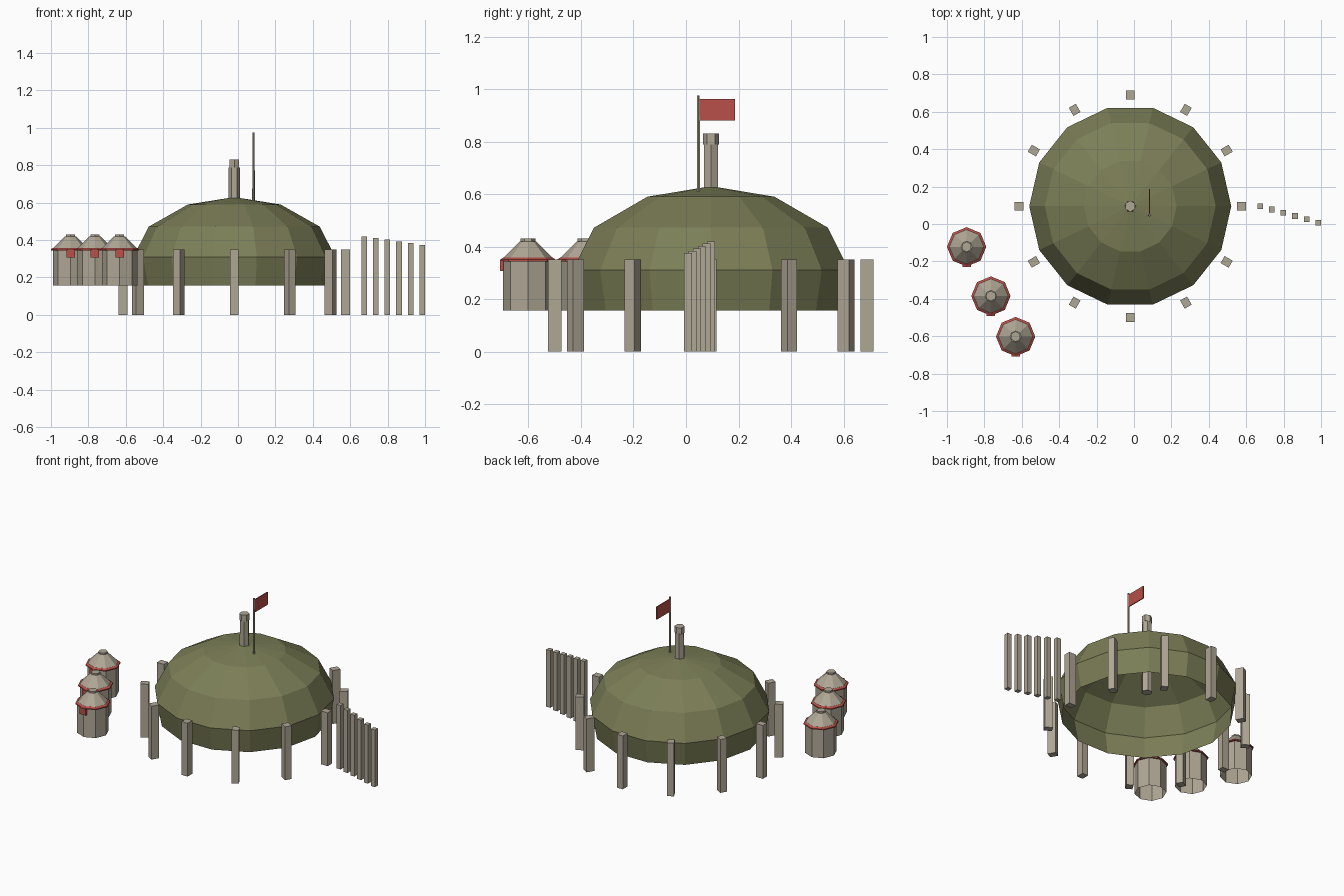
import bpy
import bmesh
from math import cos, sin, pi, radians
from mathutils import Matrix

if "Cube" in bpy.data.objects:
    bpy.data.objects.remove(bpy.data.objects["Cube"], do_unlink=True)


def material(name, rgb):
    m = bpy.data.materials.new(name)
    m.use_nodes = True
    m.diffuse_color = (*rgb, 1)
    bsdf = m.node_tree.nodes["Principled BSDF"]
    bsdf.inputs["Base Color"].default_value = (*rgb, 1)
    bsdf.inputs["Roughness"].default_value = 0.9
    return m


GREEN = material("olive green", (0.20, 0.21, 0.095))
STONE = material("pale stone", (0.43, 0.385, 0.30))
RED = material("brick red", (0.48, 0.08, 0.065))


def finish(name, bm, mat, location, turn=0.0):
    mesh = bpy.data.meshes.new(name)
    bm.to_mesh(mesh)
    bm.free()
    mesh.materials.append(mat)
    obj = bpy.data.objects.new(name, mesh)
    obj.location = location
    obj.rotation_euler.z = turn
    bpy.context.collection.objects.link(obj)
    return obj


def box(name, mat, x, y, z0, size, turn=0.0):
    """Box standing on height z0."""
    bm = bmesh.new()
    place = Matrix.Translation((0, 0, size[2] / 2)) @ Matrix.Diagonal((*size, 1))
    bmesh.ops.create_cube(bm, size=1, matrix=place)
    return finish(name, bm, mat, (x, y, z0), turn)


def lathe(name, mat, x, y, profile, sides, turn=0.0, bottom=True, top=True):
    """Faceted solid of revolution from (radius, height) pairs, low to high."""
    bm = bmesh.new()
    rings = []
    for r, z in profile:
        if r == 0:
            rings.append([bm.verts.new((0, 0, z))] * sides)
        else:
            rings.append([bm.verts.new((r * cos(2 * pi * i / sides),
                                        r * sin(2 * pi * i / sides), z))
                          for i in range(sides)])
    for low, high in zip(rings, rings[1:]):
        for i in range(sides):
            j = (i + 1) % sides
            if high[i] == high[j]:
                bm.faces.new((low[i], low[j], high[i]))
            else:
                bm.faces.new((low[i], low[j], high[j], high[i]))
    if bottom:
        bm.faces.new(rings[0][::-1])
    if top and profile[-1][0] > 0:
        bm.faces.new(rings[-1])
    return finish(name, bm, mat, (x, y, 0), turn)


# Dome shell, open underneath
CX, CY = -0.02, 0.095
lathe("dome", GREEN, CX, CY,
      [(0.512, 0.156), (0.54, 0.31), (0.457, 0.472), (0.248, 0.59), (0, 0.63)],
      14, bottom=False)

# Chimney and its cap
lathe("chimney", STONE, CX, CY, [(0.033, 0.31), (0.030, 0.788)], 6)
lathe("chimney_cap", STONE, CX, CY, [(0.030, 0.788), (0.030, 0.83)], 6, pi / 6)

# Flag on its pole
lathe("flag_pole", STONE, 0.083, 0.047, [(0.007, 0.608), (0.006, 0.975)], 6)
box("flag", RED, 0.083, 0.119, 0.88, (0.006, 0.135, 0.083))

# Ring of posts around the dome
for i in range(12):
    a = radians(30 * i)
    box("ring_post", STONE, CX + 0.595 * cos(a), CY + 0.595 * sin(a), 0,
        (0.05, 0.043, 0.35), a)

# Row of slim pillars, getting shorter outwards
for i in range(6):
    box("row_pillar", STONE, 0.675 + 0.062 * i, 0.095 - 0.0175 * i, 0,
        (0.03, 0.03, 0.42 - 0.009 * i))

# Three small towers: body, red eave, roof, cap and front flap
for x, y in ((-0.895, -0.122), (-0.765, -0.385), (-0.633, -0.602)):
    lathe("tower_body", STONE, x, y, [(0.095, 0.156), (0.095, 0.35)], 8,
          bottom=False, top=False)
    lathe("tower_eave", RED, x, y, [(0.105, 0.344), (0.105, 0.351), (0.094, 0.358)], 8)
    lathe("tower_roof", STONE, x, y, [(0.092, 0.358), (0.03, 0.42)], 8)
    lathe("tower_cap", STONE, x, y, [(0.028, 0.42), (0.028, 0.43)], 6, pi / 6)
    box("tower_flap", RED, x, y - 0.1, 0.307, (0.046, 0.014, 0.042))
